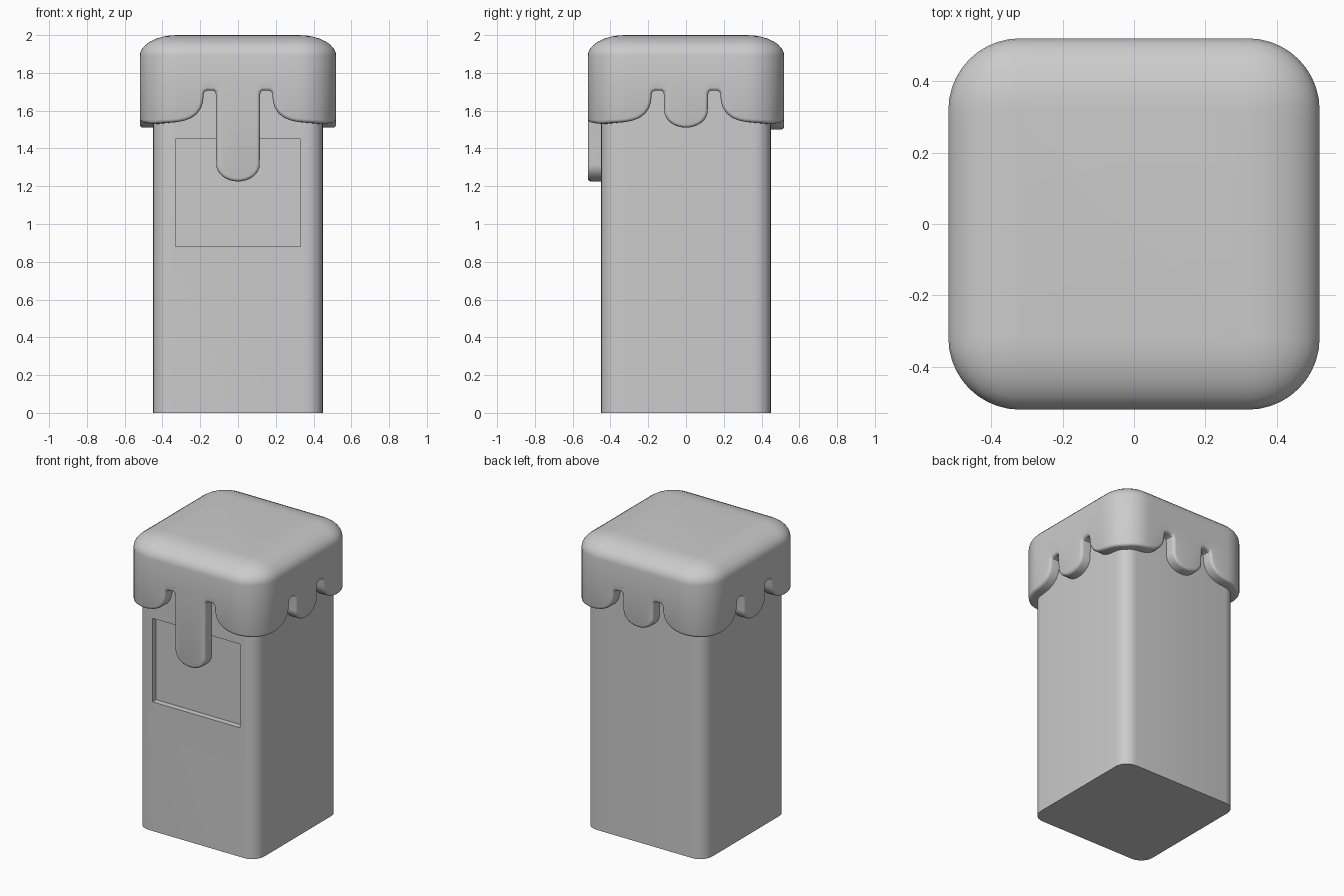
import bpy, bmesh
from math import sin, cos, pi, hypot

if "Cube" in bpy.data.objects:
    bpy.data.objects.remove(bpy.data.objects["Cube"])

H, R = 0.52, 0.20                  # cap half width, corner radius
FLAT = H - R                       # half length of the straight part of a side
L = 2 * (FLAT + R * pi / 4)        # length of one side with its half corners


def rim_point(s, d, z):
    """Point at distance s around the cap outline, d inside its skin."""
    k = round(s / L)
    u = s - k * L
    if abs(u) <= FLAT:
        x, y = u, -H + d
    else:
        a = (abs(u) - FLAT) / R
        x = (FLAT + (R - d) * sin(a)) * (1 if u > 0 else -1)
        y = -FLAT - (R - d) * cos(a)
    c, n = [(1, 0), (0, 1), (-1, 0), (0, -1)][k % 4]
    return (x * c - y * n, x * n + y * c, z)


def finish(name, bm, angle=40):
    bmesh.ops.recalc_face_normals(bm, faces=bm.faces)
    me = bpy.data.meshes.new(name)
    bm.to_mesh(me)
    bm.free()
    ob = bpy.data.objects.new(name, me)
    bpy.context.collection.objects.link(ob)
    bpy.ops.object.select_all(action='DESELECT')
    ob.select_set(True)
    bpy.context.view_layer.objects.active = ob
    bpy.ops.object.shade_smooth_by_angle(angle=angle * pi / 180)
    return ob


def loft(bm, rings, cap_start=False, cap_end=False):
    vs = [[bm.verts.new(p) for p in r] for r in rings]
    n = len(vs[0])
    for a, b in zip(vs, vs[1:]):
        for i in range(n):
            j = (i + 1) % n
            bm.faces.new((a[i], a[j], b[j], b[i]))
    if cap_start:
        bm.faces.new(vs[0][::-1])
    if cap_end:
        bm.faces.new(vs[-1])


def half_edge(tip):
    """Lower edge of a side, from the drip tip outward to the corner."""
    pts = [(0.115 * sin(i * pi / 16), tip + 0.09 * (1 - cos(i * pi / 16))) for i in range(9)]
    pts += [(0.117, 1.685), (0.120, 1.70), (0.13, 1.706), (0.165, 1.706), (0.178, 1.70),
            (0.182, 1.685), (0.185, 1.65), (0.195, 1.615), (0.215, 1.585), (0.245, 1.562),
            (0.28, 1.548), (FLAT, 1.54)]
    pts += [(FLAT + R * pi / 4 * i / 5, 1.54 - 0.002 * i) for i in range(1, 6)]
    return pts


# dripping cap: one wavy lower edge all round, lofted into a shell
edge = []
for k, tip in enumerate((1.225, 1.51, 1.50, 1.51)):
    half = half_edge(tip)
    side = [(-u, z) for u, z in reversed(half[1:])] + half
    edge += [(k * L + u, z) for u, z in side[:-1]]

n = len(edge)
normals = []
for i, (s, z) in enumerate(edge):
    t = [0, 0]
    for a, b in ((i - 1, i), (i, i + 1)):
        ds = edge[b % n][0] - edge[a % n][0]
        if ds < -L:
            ds += 4 * L
        dz = edge[b % n][1] - edge[a % n][1]
        m = hypot(ds, dz)
        t[0] += ds / m
        t[1] += dz / m
    m = hypot(*t)
    normals.append((-t[1] / m, t[0] / m))


def shifted(off):
    return [(s + a * off, z + b * off) for (s, z), (a, b) in zip(edge, normals)]


ROUND = 0.018
rings = [[rim_point(s, 0.075, 1.75) for s, z in edge],
         [rim_point(s, 0.075, z) for s, z in edge]]
for i in range(4):
    a = i * pi / 6
    rings.append([rim_point(s, ROUND * (1 - sin(a)), z) for s, z in shifted(ROUND * (1 - cos(a)))])
outer = shifted(ROUND)
rings.append([rim_point(s, 0, 1.76) for s, z in outer])
for i in range(9):
    a = i * pi / 16
    rings.append([rim_point(s, 0.199 * (1 - cos(a)), 1.89 + 0.11 * sin(a)) for s, z in outer])
bm = bmesh.new()
loft(bm, rings, cap_end=True)
finish("dripping_cap", bm)

# square post with rounded upright edges
r, w = 0.09, 0.45
outline = []
for k in range(4):
    cx, cy = [(1, 1), (-1, 1), (-1, -1), (1, -1)][k]
    for i in range(7):
        a = k * pi / 2 + i * pi / 12
        outline.append((cx * (w - r) + r * cos(a), cy * (w - r) + r * sin(a)))
bm = bmesh.new()
loft(bm, [[(x, y, z) for x, y in outline] for z in (0, 1.8)], True, True)
post = finish("post", bm)

# shallow rectangular recess in the front
bpy.ops.mesh.primitive_cube_add(size=1, location=(0, -0.51, 1.165))
cutter = bpy.context.object
cutter.name = "recess_cutter"
cutter.scale = (0.66, 0.20, 0.57)
cutter.hide_render = True
cutter.display_type = 'WIRE'
mod = post.modifiers.new("recess", 'BOOLEAN')
mod.operation = 'DIFFERENCE'
mod.solver = 'EXACT'
mod.object = cutter
bpy.context.view_layer.objects.active = post
bpy.ops.object.modifier_apply(modifier=mod.name)
bpy.data.objects.remove(cutter)
